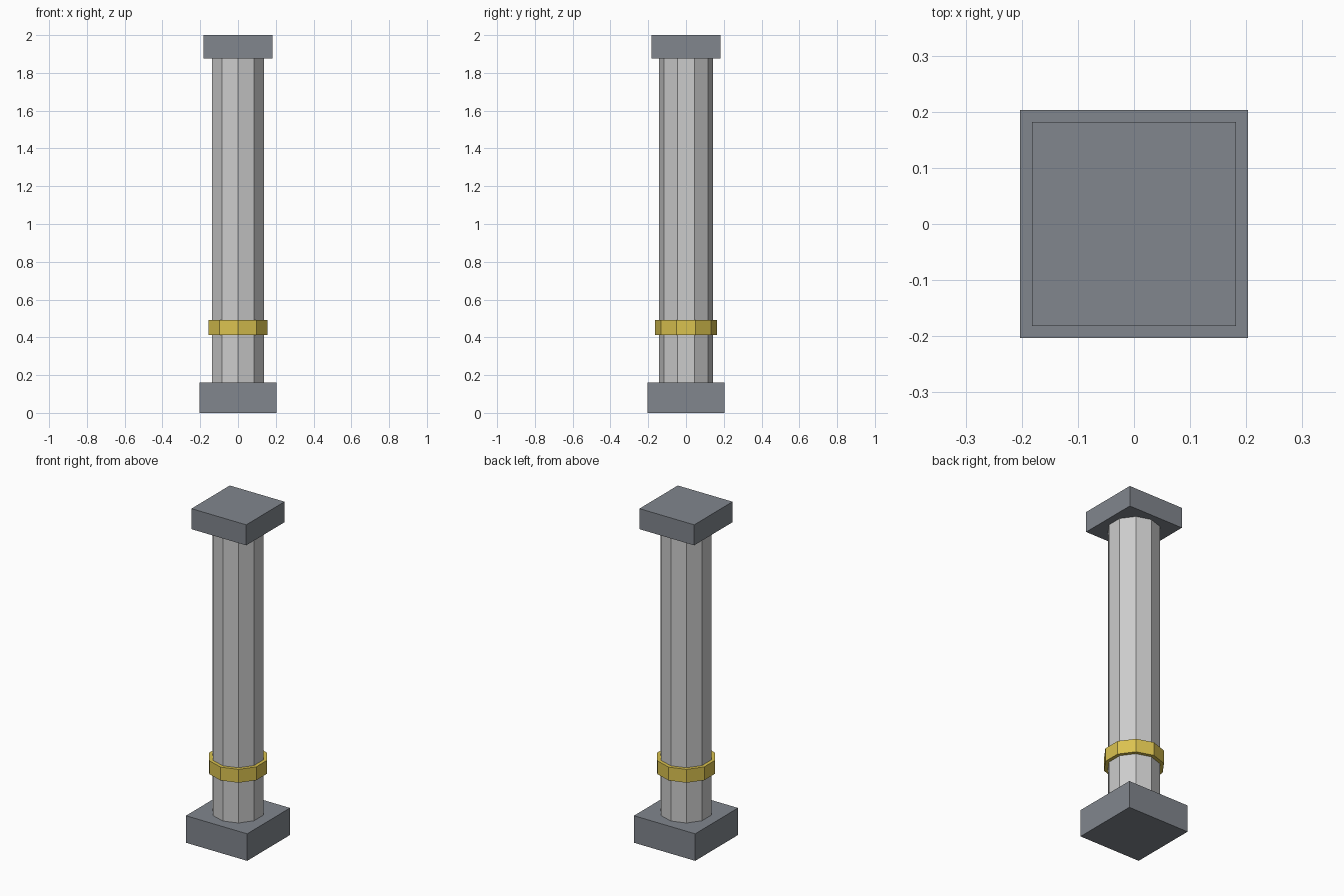
import bpy

if "Cube" in bpy.data.objects:
    bpy.data.objects.remove(bpy.data.objects["Cube"])

BASE_TOP, CAP_BOTTOM, TOP = 0.162, 1.877, 2.0


def material(name, rgb):
    mat = bpy.data.materials.new(name)
    mat.diffuse_color = (*rgb, 1)
    mat.use_nodes = True
    mat.node_tree.nodes["Principled BSDF"].inputs["Base Color"].default_value = mat.diffuse_color
    return mat


def block(name, width, z0, z1, mat):
    bpy.ops.mesh.primitive_cube_add(size=1, location=(0, 0, (z0 + z1) / 2))
    ob = bpy.context.object
    ob.name = name
    ob.scale = (width, width, z1 - z0)
    bpy.ops.object.transform_apply(location=False, rotation=False, scale=True)
    ob.data.materials.append(mat)


def decagon(name, radius, z0, z1, mat=None):
    bpy.ops.mesh.primitive_cylinder_add(
        vertices=10, radius=radius, depth=z1 - z0, location=(0, 0, (z0 + z1) / 2))
    ob = bpy.context.object
    ob.name = name
    if mat:
        ob.data.materials.append(mat)


slate = material("slate", (0.22, 0.24, 0.27))
gold = material("gold", (0.7, 0.54, 0.08))

# Square plinth and cap
block("base", 0.406, 0, BASE_TOP, slate)
block("cap", 0.363, CAP_BOTTOM, TOP, slate)

# Ten-sided shaft with its gold band
decagon("shaft", 0.144, BASE_TOP, CAP_BOTTOM)
decagon("band", 0.165, 0.413, 0.493, gold)
